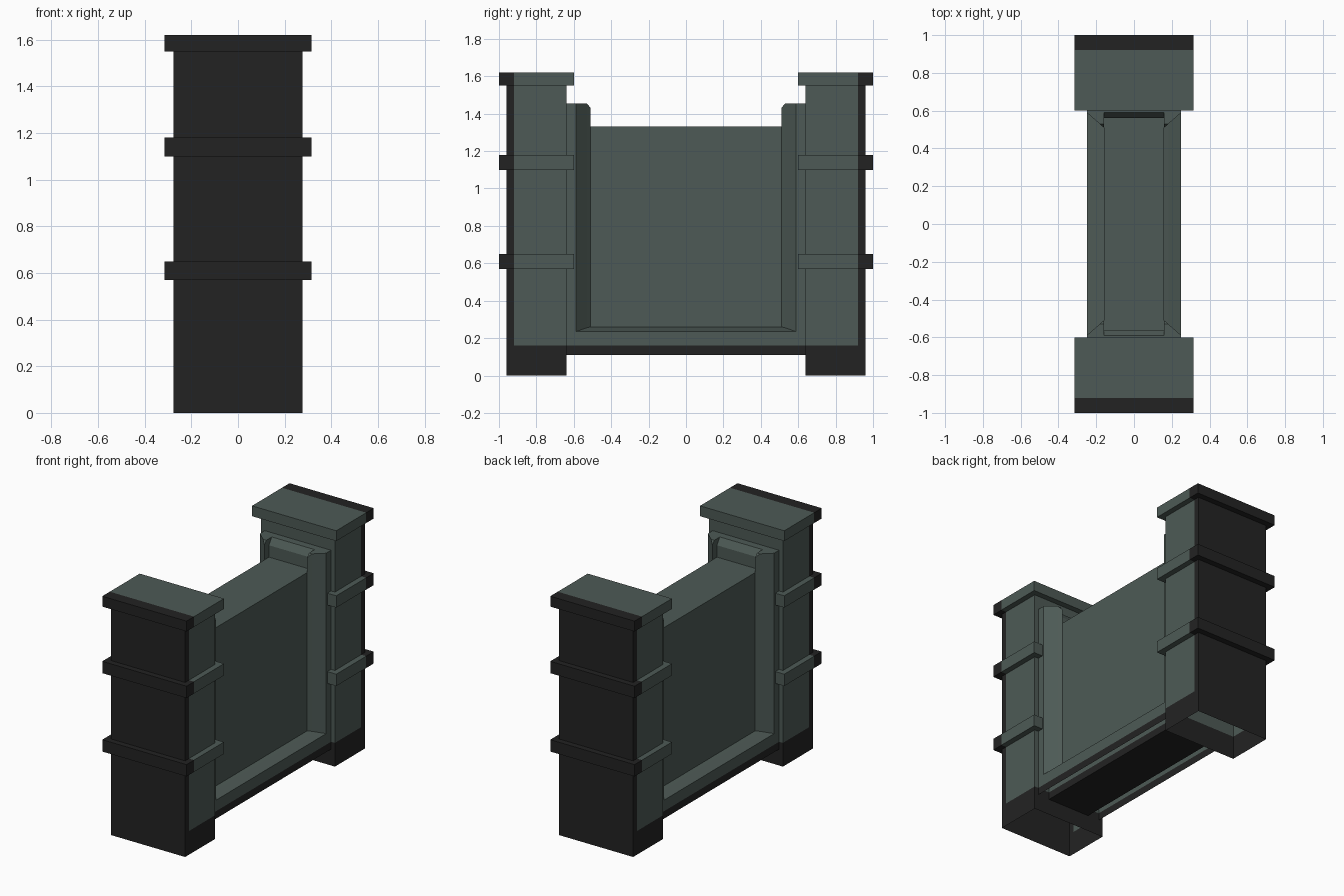
import bpy, bmesh

if "Cube" in bpy.data.objects:
    bpy.data.objects.remove(bpy.data.objects["Cube"])


def material(name, rgb):
    m = bpy.data.materials.new(name)
    m.diffuse_color = (*rgb, 1)
    m.use_nodes = True
    m.node_tree.nodes["Principled BSDF"].inputs["Base Color"].default_value = m.diffuse_color
    return m


GREEN = material("grey_green_paint", (0.075, 0.102, 0.092))
BLACK = material("black_base", (0.0165, 0.0165, 0.0165))
Y_CUT, Z_CUT = 0.92, 0.16   # black beyond these limits


def finish(bm, name):
    """Cut at the paint limits, colour by position, make the object."""
    bmesh.ops.remove_doubles(bm, verts=bm.verts, dist=0.0005)
    for co, no in (((0, 0, Z_CUT), (0, 0, 1)),
                   ((0, Y_CUT, 0), (0, 1, 0)), ((0, -Y_CUT, 0), (0, 1, 0))):
        bmesh.ops.bisect_plane(bm, geom=bm.verts[:] + bm.edges[:] + bm.faces[:],
                               plane_co=co, plane_no=no, dist=0.0001)
    bmesh.ops.recalc_face_normals(bm, faces=bm.faces)
    for f in bm.faces:
        c = f.calc_center_median()
        f.material_index = int(abs(c.y) > Y_CUT or c.z < Z_CUT)
    me = bpy.data.meshes.new(name)
    bm.to_mesh(me)
    bm.free()
    me.materials.append(GREEN)
    me.materials.append(BLACK)
    ob = bpy.data.objects.new(name, me)
    bpy.context.collection.objects.link(ob)
    return ob


def strip(bm, a, b):
    """Quads between two rows of points."""
    for i in range(len(a) - 1):
        bm.faces.new([bm.verts.new(p) for p in (a[i], a[i + 1], b[i + 1], b[i])])


def post(name, side):
    """Hollow post, open underneath, with two bands and a cap."""
    thin, wide = (0.277, 0.16), (0.315, 0.20)
    levels = [(0, thin)]
    for lo, hi in ((0.57, 0.65), (1.10, 1.18), (1.55, 1.62)):
        levels += [(lo, thin), (lo, wide), (hi, wide), (hi, thin)]
    levels.pop()
    bm = bmesh.new()
    rings = []
    for z, (hx, hy) in levels:
        rings.append([(sx * hx, side * 0.80 + sy * hy, z) for sx, sy in
                      ((-1, -1), (1, -1), (1, 1), (-1, 1), (-1, -1))])
    for a, b in zip(rings, rings[1:]):
        strip(bm, a, b)
    bm.faces.new([bm.verts.new(p) for p in rings[-1][:4]])
    finish(bm, name)


post("front_post", -1)
post("back_post", 1)

# Centre panel
bm = bmesh.new()
bmesh.ops.create_cube(bm, size=1)
for v in bm.verts:
    v.co.x *= 0.32
    v.co.y *= 1.28
    v.co.z = 0.72 + v.co.z * 1.22
finish(bm, "centre_panel")

# U-shaped side frames: flat face, bevel and small lip swept along the U
# each row: x, y, bottom z, top z
SECTION = [(0.248, 0.64, 0.11, 1.455), (0.248, 0.588, 0.235, 1.455),
           (0.182, 0.53, 0.255, 1.455), (0.16, 0.51, 0.26, 1.43)]


def side_frame(name, sx):
    bm = bmesh.new()
    rows = [[(sx * x, y, t), (sx * x, y, b), (sx * x, -y, b), (sx * x, -y, t)]
            for x, y, b, t in SECTION]
    for a, b in zip(rows, rows[1:]):
        strip(bm, a, b)
    for sy in (-1, 1):
        # top of the upright and its inner cheek above the panel
        tip = (sx * 0.16, sy * 0.53, 1.455)
        back = (sx * 0.16, sy * 0.64, 1.455)
        top = [(sx * x, sy * y, t) for x, y, b, t in SECTION]
        bm.faces.new([bm.verts.new(p) for p in (*top[:3], tip, back)])
        bm.faces.new([bm.verts.new(p) for p in (top[2], top[3], tip)])
        bm.faces.new([bm.verts.new(p) for p in (
            tip, top[3], (sx * 0.16, sy * 0.51, 1.33), (sx * 0.16, sy * 0.64, 1.33), back)])
    finish(bm, name)


side_frame("right_frame", 1)
side_frame("left_frame", -1)

# Sloped cross bars joining the uprights above the panel
for name, s in (("front_cross_bar", -1), ("back_cross_bar", 1)):
    bm = bmesh.new()
    prof = [(0.64, 1.455), (0.59, 1.455), (0.56, 1.41), (0.56, 1.33)]
    strip(bm, [(-0.16, s * y, z) for y, z in prof], [(0.16, s * y, z) for y, z in prof])
    finish(bm, name)
